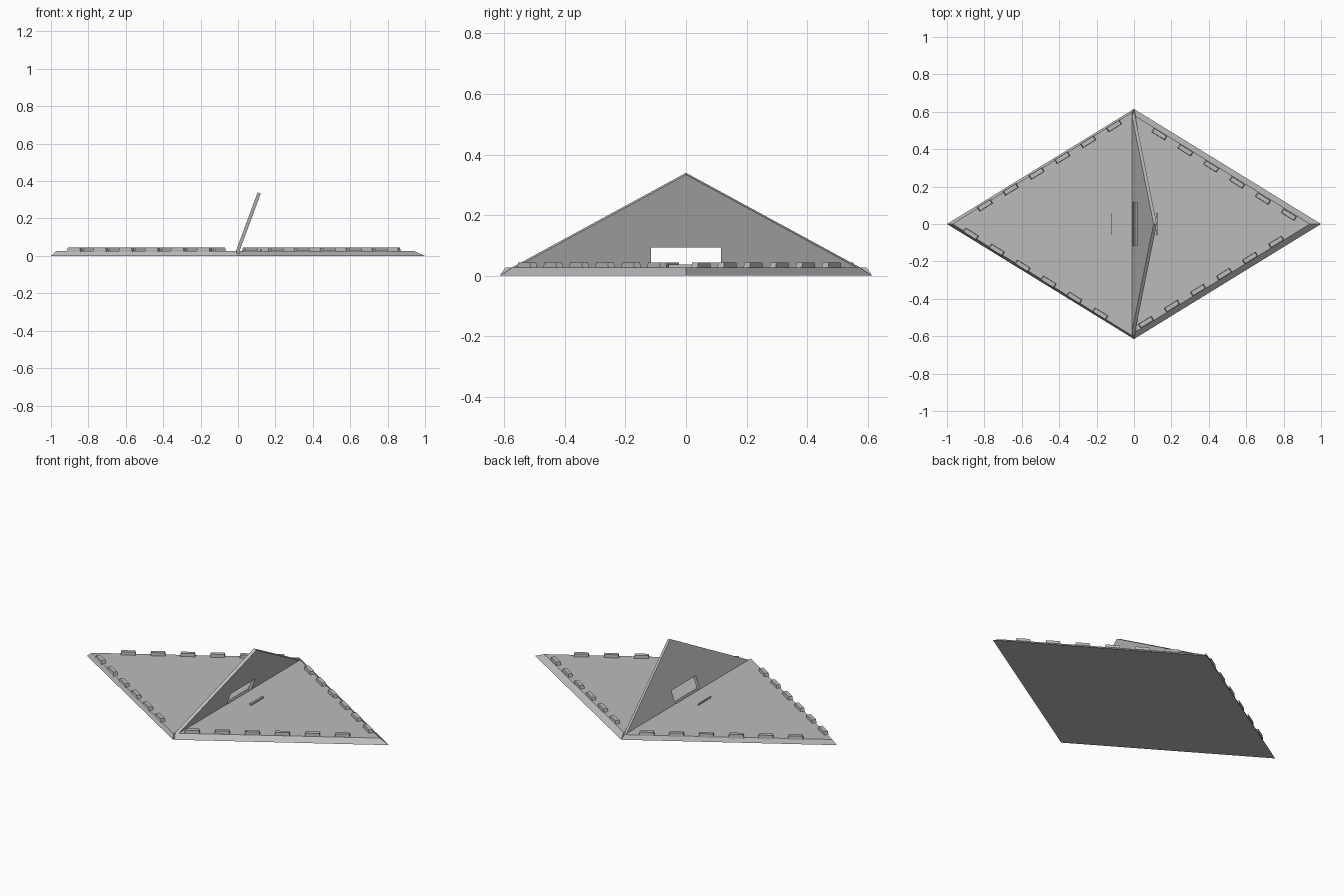
import bpy
import bmesh
from mathutils import Vector, Matrix

cube = bpy.data.objects.get("Cube")
if cube:
    bpy.data.objects.remove(cube, do_unlink=True)

GREY = (0.5, 0.5, 0.5, 1)
mat = bpy.data.materials.new("plain grey")
mat.use_nodes = True
mat.diffuse_color = GREY
mat.node_tree.nodes["Principled BSDF"].inputs["Base Color"].default_value = GREY

TOP = 0.026      # height of the plate
TIP_Y = 0.615    # half width of the plate


def loft(name, lower, upper):
    """Solid between two matching outlines."""
    bm = bmesh.new()
    a = [bm.verts.new(p) for p in lower]
    b = [bm.verts.new(p) for p in upper]
    bm.faces.new(a[::-1])
    bm.faces.new(b)
    n = len(a)
    for i in range(n):
        j = (i + 1) % n
        bm.faces.new((a[i], a[j], b[j], b[i]))
    bmesh.ops.recalc_face_normals(bm, faces=bm.faces)
    mesh = bpy.data.meshes.new(name)
    bm.to_mesh(mesh)
    bm.free()
    mesh.materials.append(mat)
    ob = bpy.data.objects.new(name, mesh)
    bpy.context.collection.objects.link(ob)
    return ob


def block(name, centre, size, direction=(1, 0), taper=1.0):
    """Box with a tapered top, its length along a plan direction."""
    along = Vector((*direction, 0)).normalized()
    across = Vector((-along.y, along.x, 0))
    corners = [(-1, -1), (1, -1), (1, 1), (-1, 1)]

    def ring(scale, z):
        return [Vector((*centre, z)) + along * (u * size[0] / 2 * scale)
                + across * (v * size[1] / 2 * scale) for u, v in corners]
    return loft(name, ring(1, TOP - 0.005), ring(taper, TOP + size[2]))


# Plate halves with sloping rims, meeting in a shallow valley
for side, sx, tip, half in (("left", 1, 0.94, 0.575), ("right", -1, 0.97, 0.597)):
    loft(side + "_plate",
         [(0, -TIP_Y, 0), (sx, 0, 0), (0, TIP_Y, 0)],
         [(sx * 0.01, -half, TOP), (sx * tip, 0, TOP), (sx * 0.01, half, TOP)])

# Rows of raised tabs along the four edges: first and last centre
rows = {
    "back_right": ((-0.107, 0.524), (-0.797, 0.1)),
    "back_left": ((0.136, 0.481), (0.828, 0.05)),
    "front_right": ((-0.18, -0.48), (-0.872, -0.053)),
    "front_left": ((0.064, -0.525), (0.76, -0.096)),
}
for row, ends in rows.items():
    start, end = (Vector(p) for p in ends)
    for i in range(6):
        block(f"{row}_tab_{i + 1}", start.lerp(end, i / 5),
              (0.085, 0.026, 0.018), end - start, 0.88)

# Small catch strips on both sides of the fold
block("right_catch", (-0.122, 0), (0.004, 0.12, 0.01))
block("left_catch", (0.123, 0), (0.012, 0.115, 0.01))

# Leaning triangular flap with a notch at its foot
slope = Vector((0.12, 0, 0.325)).normalized()
thick = Vector((slope.z, 0, -slope.x)) * 0.018
outline = [(-0.597, 0), (-0.115, 0), (-0.115, 0.09), (0.115, 0.09),
           (0.115, 0), (0.597, 0), (0, 0.346)]
face = [Vector((-0.015, y, 0.015)) + slope * v for y, v in outline]
loft("leaning_flap", face, [p + thick for p in face])
